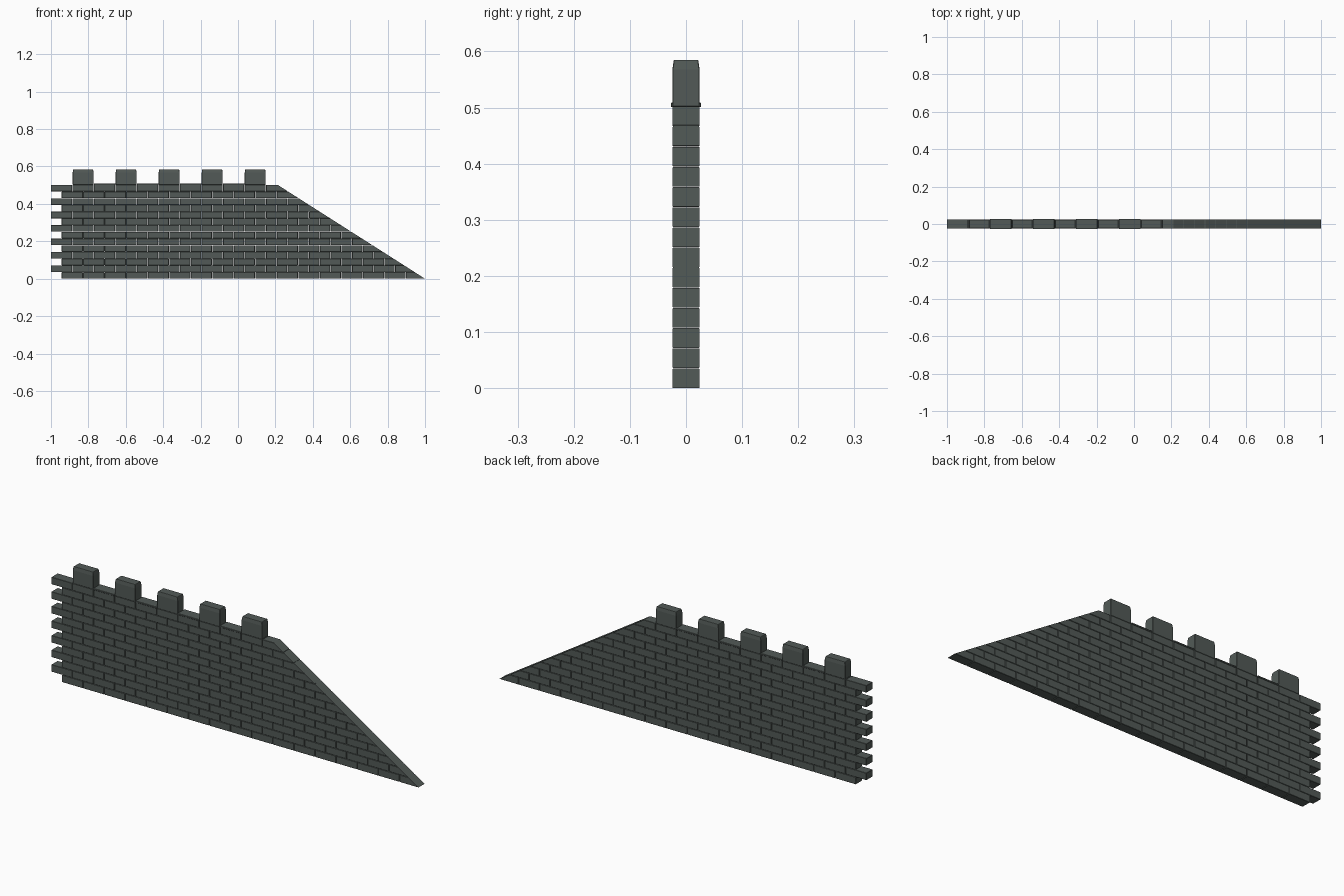
import bpy, bmesh
from mathutils import Vector

if "Cube" in bpy.data.objects:
    bpy.data.objects.remove(bpy.data.objects["Cube"])

COURSES, PITCH, LENGTH, HALF_Y = 14, 0.0359, 0.115, 0.0242

stone = bpy.data.materials.new("dark grey green stone")
stone.diffuse_color = (0.085, 0.102, 0.095, 1)
stone.use_nodes = True
stone.node_tree.nodes["Principled BSDF"].inputs["Base Color"].default_value = stone.diffuse_color


def add_block(bm, x0, x1, z0, z1, half_y, bevel):
    """Box with slightly chamfered edges."""
    verts = bmesh.ops.create_cube(bm, size=1)["verts"]
    for v in verts:
        v.co = Vector(((x0 + x1) / 2 + v.co.x * (x1 - x0), v.co.y * 2 * half_y,
                       (z0 + z1) / 2 + v.co.z * (z1 - z0)))
    edges = list({e for v in verts for e in v.link_edges})
    bmesh.ops.bevel(bm, geom=edges, offset=bevel, segments=1, affect='EDGES')


def finish(bm, name):
    bmesh.ops.recalc_face_normals(bm, faces=bm.faces)
    mesh = bpy.data.meshes.new(name)
    bm.to_mesh(mesh)
    bm.free()
    mesh.materials.append(stone)
    obj = bpy.data.objects.new(name, mesh)
    bpy.context.collection.objects.link(obj)


# Brick courses in running bond, cut by the sloping end
slope_point, slope_normal = Vector((1.0, 0, 0)), Vector((0.503, 0, 0.79))
for i in range(COURSES):
    bm = bmesh.new()
    x = -1.0 if i % 2 else -1.0 + LENGTH / 2
    while x < 1.0:
        add_block(bm, x, x + LENGTH - 0.002, i * PITCH, (i + 1) * PITCH - 0.0008,
                  HALF_Y, 0.0012)
        x += LENGTH
    cut = bmesh.ops.bisect_plane(bm, geom=bm.verts[:] + bm.edges[:] + bm.faces[:],
                                 plane_co=slope_point, plane_no=slope_normal,
                                 clear_outer=True)
    edges = [e for e in bm.edges if e.is_boundary]
    bmesh.ops.holes_fill(bm, edges=edges, sides=0)
    finish(bm, f"brick_course_{i + 1}")

# Merlons with narrowed tops, and thin coping slabs between them
top = COURSES * PITCH
for i in range(5):
    x = -1.0 + LENGTH * (1 + 2 * i)
    bm = bmesh.new()
    add_block(bm, x + 0.001, x + LENGTH - 0.002, top - 0.0008, 0.585, HALF_Y, 0.0012)
    bm.verts.ensure_lookup_table()
    # Chamfered shoulder near the top
    bmesh.ops.bisect_plane(bm, geom=bm.verts[:] + bm.edges[:] + bm.faces[:],
                           plane_co=(0, 0, 0.568), plane_no=(0, 0, 1))
    mid = x + LENGTH / 2
    for v in bm.verts:
        if v.co.z > 0.57:
            v.co.x = mid + (v.co.x - mid) * 0.95
            v.co.y *= 0.91
    finish(bm, f"merlon_{i + 1}")
    if i < 4:
        bm = bmesh.new()
        add_block(bm, x + LENGTH - 0.001, x + 2 * LENGTH, top - 0.002, top + 0.006,
                  0.027, 0.0015)
        finish(bm, f"coping_{i + 1}")
